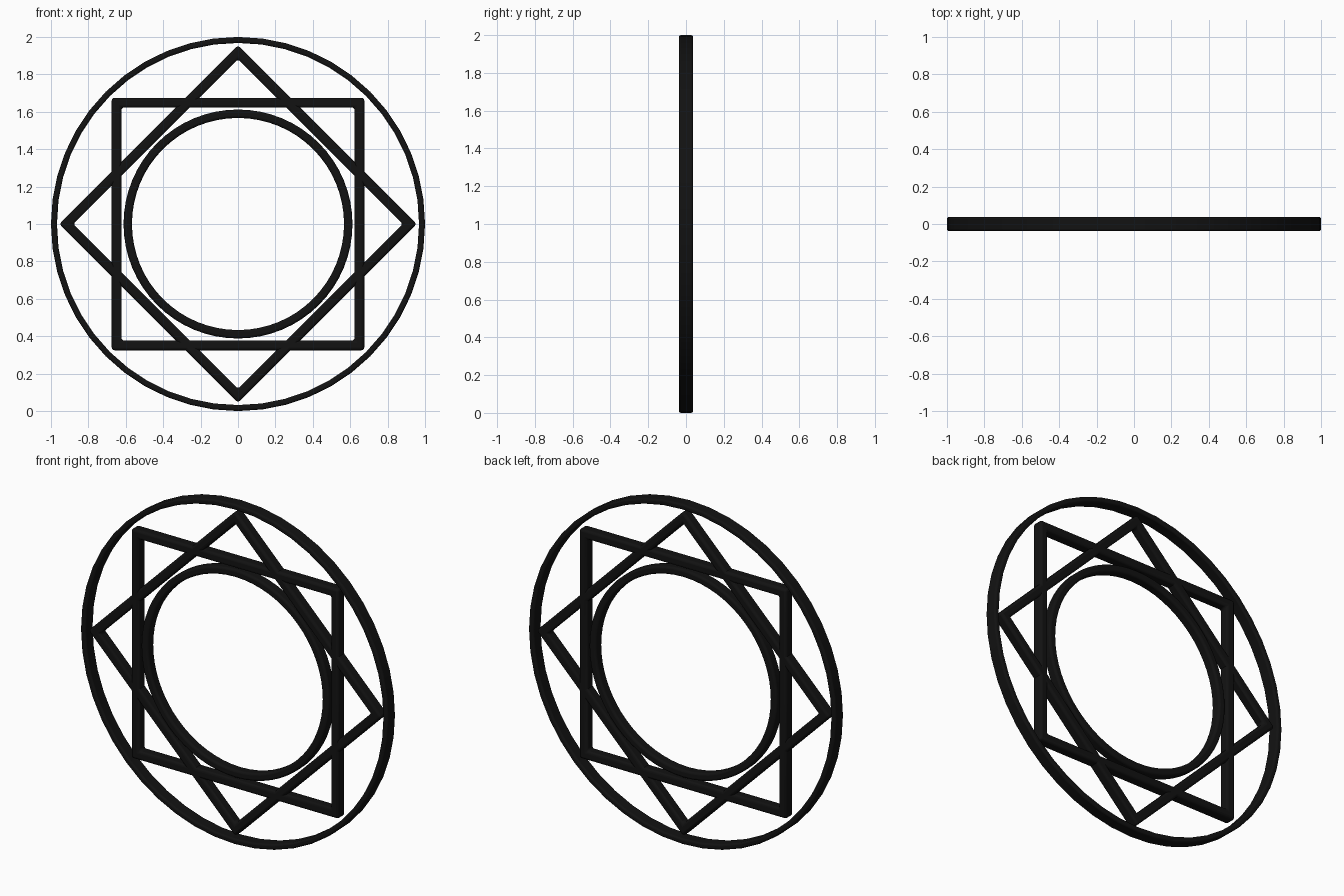
import bpy
import bmesh
from math import cos, sin, pi, sqrt

if "Cube" in bpy.data.objects:
    bpy.data.objects.remove(bpy.data.objects["Cube"])

black = bpy.data.materials.new("black")
black.diffuse_color = (0.006, 0.006, 0.006, 1)
black.use_nodes = True
black.node_tree.nodes["Principled BSDF"].inputs["Base Color"].default_value = black.diffuse_color


def frame(name, sides, outer, inner, depth, bevel, turn=0.0):
    """Upright polygonal band around (0, 0, 1) with softened edges."""
    bm = bmesh.new()
    loops = []
    for i in range(sides):
        a = turn + 2 * pi * i / sides
        loops.append([bm.verts.new((r * cos(a), y, 1 + r * sin(a)))
                      for r, y in ((outer, -depth / 2), (outer, depth / 2),
                                   (inner, depth / 2), (inner, -depth / 2))])
    for i in range(sides):
        p, q = loops[i], loops[(i + 1) % sides]
        for k in range(4):
            m = (k + 1) % 4
            bm.faces.new((p[k], q[k], q[m], p[m]))
    bmesh.ops.recalc_face_normals(bm, faces=bm.faces)
    mesh = bpy.data.meshes.new(name)
    bm.to_mesh(mesh)
    bm.free()
    mesh.materials.append(black)
    ob = bpy.data.objects.new(name, mesh)
    bpy.context.collection.objects.link(ob)
    mod = ob.modifiers.new("soft_edges", 'BEVEL')
    mod.width = bevel
    mod.segments = 3
    mod.limit_method = 'ANGLE'
    bpy.ops.object.select_all(action='DESELECT')
    ob.select_set(True)
    bpy.context.view_layer.objects.active = ob
    bpy.ops.object.shade_smooth_by_angle()
    return ob


# Thin outer ring and smaller inner ring
frame("outer_ring", 48, 1.0, 0.968, 0.075, 0.01)
frame("inner_ring", 64, 0.612, 0.567, 0.06, 0.012)

# Two crossed square frames forming the eight-pointed star
for name, turn in (("upright_square", pi / 4), ("diamond_square", 0.0)):
    frame(name, 4, 0.675 * sqrt(2), 0.623 * sqrt(2), 0.065, 0.014, turn)
